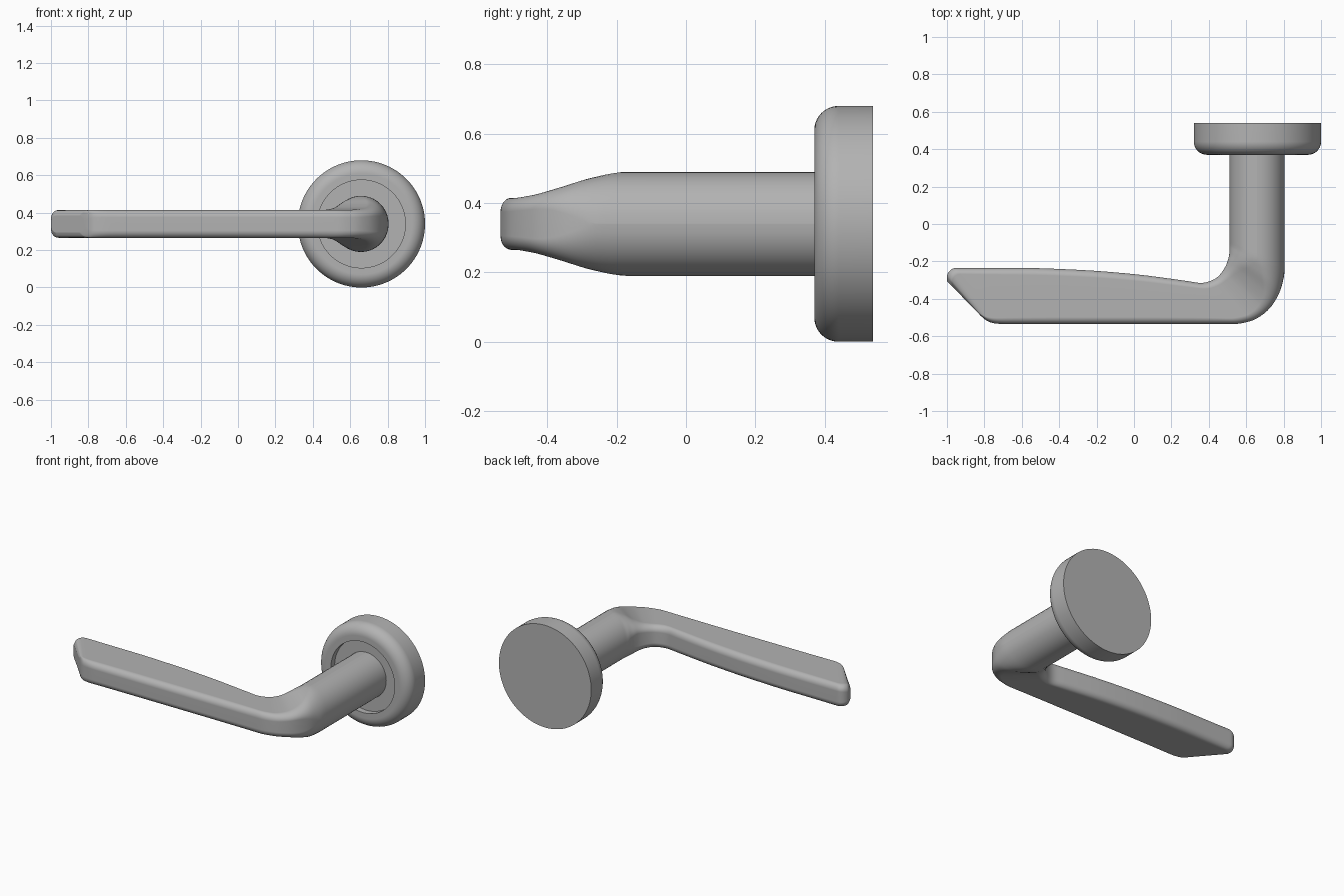
import bpy, bmesh, math
from mathutils import Vector

if "Cube" in bpy.data.objects:
    bpy.data.objects.remove(bpy.data.objects["Cube"], do_unlink=True)

CENTRE_X, CENTRE_Z = 0.66, 0.34

metal = bpy.data.materials.new("satin_grey_metal")
metal.use_nodes = True
grey = (0.45, 0.45, 0.45, 1)
metal.diffuse_color = grey
metal.node_tree.nodes["Principled BSDF"].inputs["Base Color"].default_value = grey


def finish(name, rings):
    """Skin a list of closed rings, cap both ends and shade smooth."""
    bm = bmesh.new()
    loops = [[bm.verts.new(p) for p in ring] for ring in rings]
    n = len(loops[0])
    for a, b in zip(loops, loops[1:]):
        for i in range(n):
            j = (i + 1) % n
            bm.faces.new((a[i], a[j], b[j], b[i]))
    bm.faces.new(loops[0])
    bm.faces.new(loops[-1])
    bmesh.ops.recalc_face_normals(bm, faces=bm.faces)
    mesh = bpy.data.meshes.new(name)
    bm.to_mesh(mesh)
    bm.free()
    obj = bpy.data.objects.new(name, mesh)
    bpy.context.collection.objects.link(obj)
    mesh.materials.append(metal)
    bpy.ops.object.select_all(action="DESELECT")
    obj.select_set(True)
    bpy.context.view_layer.objects.active = obj
    bpy.ops.object.shade_smooth_by_angle(angle=math.radians(35))
    weighted = obj.modifiers.new("weighted_normals", "WEIGHTED_NORMAL")
    weighted.keep_sharp = True
    return obj


# Round wall plate: turned profile with a rounded front rim and a shallow recess
def circle(radius, y, n=96):
    angles = [math.tau * i / n for i in range(n)]
    return [(CENTRE_X + radius * math.cos(a), y, CENTRE_Z + radius * math.sin(a))
            for a in angles]


radius, back, front, rim = 0.34, 0.54, 0.37, 0.07
profile = [(radius, back)]
for i in range(11):
    a = math.pi / 2 * i / 10
    profile.append((radius - rim + rim * math.cos(a), front + rim - rim * math.sin(a)))
profile += [(0.235, front), (0.235, front + 0.04)]
finish("wall_plate", [circle(r, y) for r, y in profile])

# Handle ribs: inner x, y, outer x, y, half height, roundness
ribs = [
    (.51, .44, .805, .44, .15, 1),
    (.51, .15, .805, .15, .15, 1),
    (.51, -.02, .805, -.10, .15, 1),
    (.51, -.10, .805, -.24, .15, 1),
    (.51, -.15, .79, -.33, .135, .75),
    (.50, -.20, .755, -.41, .105, .35),
    (.475, -.25, .70, -.475, .083, .1),
    (.43, -.295, .62, -.52, .075, 0),
    (.36, -.315, .53, -.535, .075, 0),
    (.27, -.303, .40, -.535, .075, 0),
    (0, -.268, .10, -.535, .075, 0),
    (-.3, -.245, -.2, -.535, .075, 0),
    (-.6, -.235, -.48, -.535, .075, 0),
    (-.86, -.235, -.68, -.535, .075, 0),
    (-.95, -.235, -.73, -.533, .075, 0),
    (-.985, -.25, -.77, -.525, .074, 0),
    (-1, -.28, -.80, -.508, .066, 0),
    (-1, -.305, -.822, -.488, .045, 0),
]


def smooth_path(keys, steps=5):
    """Spline through the keys, with tangents limited to avoid overshoot."""
    def slope(k, c):
        if k in (0, len(keys) - 1):
            return 0
        d0, d1 = keys[k][c] - keys[k - 1][c], keys[k + 1][c] - keys[k][c]
        return 0 if d0 * d1 <= 0 else 2 * d0 * d1 / (d0 + d1)

    path = []
    for k in range(len(keys) - 1):
        for s in range(steps):
            t = s / steps
            row = []
            for c in range(6):
                p, q = keys[k][c], keys[k + 1][c]
                row.append(p * (1 + 2 * t) * (1 - t) ** 2 + q * t * t * (3 - 2 * t)
                           + slope(k, c) * t * (1 - t) ** 2
                           - slope(k + 1, c) * t * t * (1 - t))
            path.append(row)
    return path + [keys[-1]]


def section(ix, iy, ox, oy, half, roundness, edge=0.04, steps=10):
    """Upright rounded rectangle (or ellipse) spanning two plan points."""
    inner, outer = Vector((ix, iy, CENTRE_Z)), Vector((ox, oy, CENTRE_Z))
    middle, across = (inner + outer) / 2, (outer - inner).normalized()
    width = (outer - inner).length / 2
    blend = min(roundness, 0.99)
    rx = blend * width + (1 - blend) * edge
    rz = blend * half + (1 - blend) * min(edge, half * 0.9)
    ring = []
    for quarter, (sx, sz) in enumerate(((1, 1), (-1, 1), (-1, -1), (1, -1))):
        for i in range(steps + 1):
            a = math.pi / 2 * (quarter + i / steps)
            u = sx * (width - rx) + rx * math.cos(a)
            v = sz * (half - rz) + rz * math.sin(a)
            ring.append(middle + across * u + Vector((0, 0, v)))
    return ring


finish("lever_handle", [section(*rib) for rib in smooth_path(ribs)])
